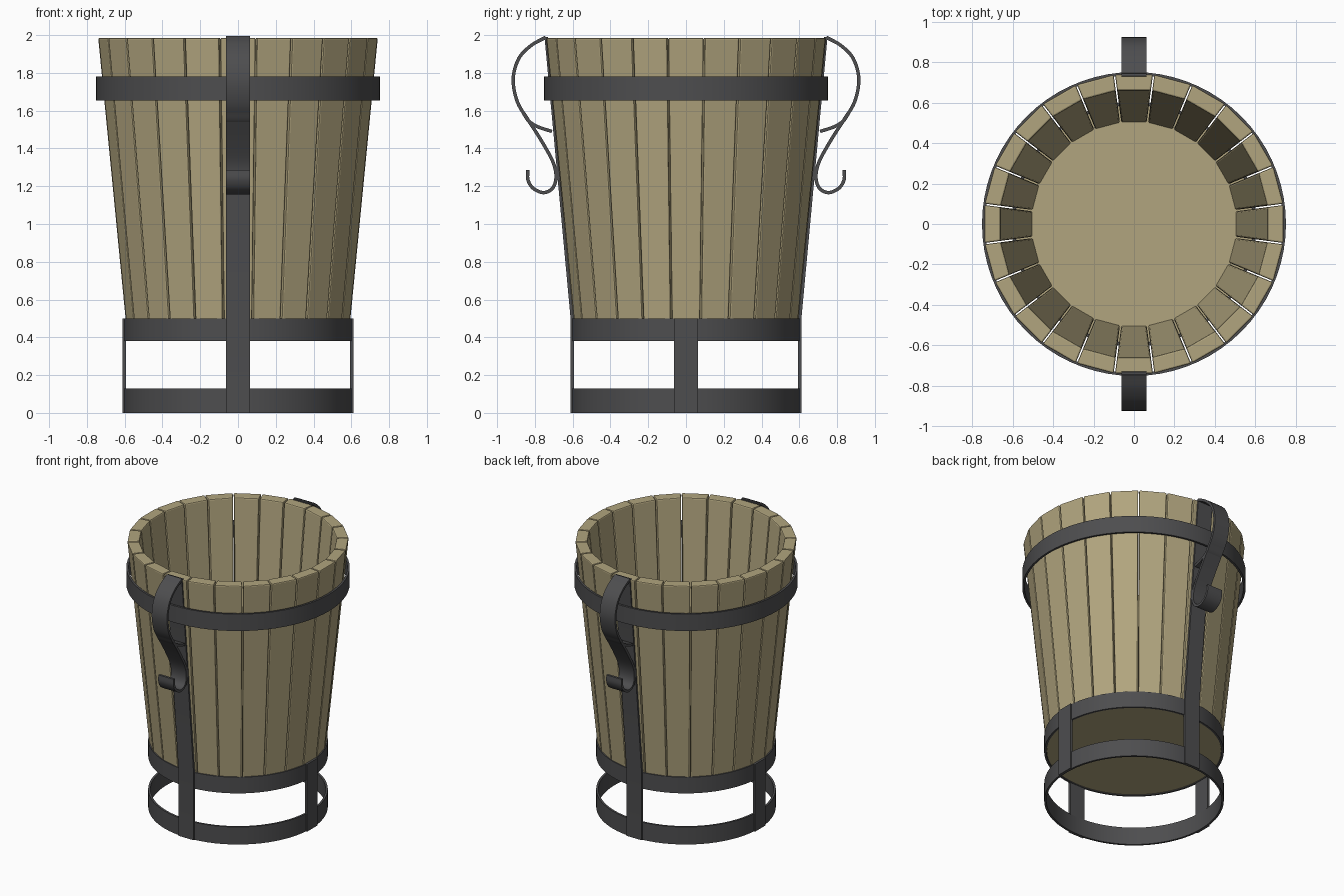
import bpy, bmesh, math
from mathutils import Vector

cube = bpy.data.objects.get("Cube")
if cube:
    bpy.data.objects.remove(cube, do_unlink=True)


def material(name, colour):
    m = bpy.data.materials.new(name)
    m.use_nodes = True
    m.diffuse_color = colour
    bsdf = m.node_tree.nodes["Principled BSDF"]
    bsdf.inputs["Base Color"].default_value = colour
    bsdf.inputs["Roughness"].default_value = 0.8
    return m


wood = material("pale_wood", (0.44, 0.375, 0.21, 1))
iron = material("dark_iron", (0.075, 0.075, 0.078, 1))


def finish(name, bm, mat, smooth=False):
    bmesh.ops.recalc_face_normals(bm, faces=bm.faces)
    mesh = bpy.data.meshes.new(name)
    bm.to_mesh(mesh)
    bm.free()
    mesh.materials.append(mat)
    ob = bpy.data.objects.new(name, mesh)
    bpy.context.collection.objects.link(ob)
    if smooth:
        bpy.ops.object.select_all(action='DESELECT')
        ob.select_set(True)
        bpy.context.view_layer.objects.active = ob
        bpy.ops.object.shade_smooth_by_angle(angle=math.radians(35))
    return ob


def hoop(name, radius, z0, z1, thick=0.015, sides=72):
    """Flat iron band: a rectangle turned around the z axis."""
    bm = bmesh.new()
    section = [(radius, z0), (radius, z1), (radius - thick, z1), (radius - thick, z0)]
    verts = [bm.verts.new((r, 0, z)) for r, z in section]
    edges = [bm.edges.new((verts[i], verts[(i + 1) % 4])) for i in range(4)]
    bmesh.ops.spin(bm, geom=verts + edges, cent=(0, 0, 0), axis=(0, 0, 1),
                   angle=math.tau, steps=sides, use_merge=True)
    bmesh.ops.remove_doubles(bm, verts=bm.verts, dist=1e-5)
    return finish(name, bm, iron, True)


def smooth_path(points, steps=6):
    """Catmull-Rom curve through the points."""
    p = [Vector(q) for q in points]
    p = [2 * p[0] - p[1]] + p + [2 * p[-1] - p[-2]]
    out = []
    for a, b, c, d in zip(p, p[1:], p[2:], p[3:]):
        for i in range(steps):
            t = i / steps
            out.append(0.5 * (2 * b + (c - a) * t + (2 * a - 5 * b + 4 * c - d) * t ** 2
                              + (3 * b - a - 3 * c + d) * t ** 3))
    return out + [p[-2]]


def strap(name, path, angle, width=0.125, thick=0.018):
    """Flat bar following a (radius, height) centre line, turned to an angle."""
    path = [Vector(q) for q in path]
    bm = bmesh.new()
    rows = []
    for i, q in enumerate(path):
        d = (path[min(i + 1, len(path) - 1)] - path[max(i - 1, 0)]).normalized()
        n = Vector((d.y, -d.x)) * thick / 2
        rows.append([bm.verts.new((s * width / 2, -e.x, e.y))
                     for e, s in ((q + n, -1), (q + n, 1), (q - n, 1), (q - n, -1))])
    for a, b in zip(rows, rows[1:]):
        for k in range(4):
            bm.faces.new((a[k], a[(k + 1) % 4], b[(k + 1) % 4], b[k]))
    bm.faces.new(rows[0])
    bm.faces.new(rows[-1])
    ob = finish(name, bm, iron, True)
    ob.rotation_euler.z = angle
    return ob


# Tapered staves
COUNT, GAP = 24, 0.007
half = math.tan(math.pi / COUNT)
z_low, z_top = 0.395, 1.985
for i in range(COUNT):
    bm = bmesh.new()
    rings = []
    for z, outer, inner in ((z_low, 0.585, 0.502), (z_top, 0.74, 0.66)):
        rings.append([bm.verts.new((s * (r * half - GAP / 2), -r, z))
                      for r, s in ((outer, -1), (outer, 1), (inner, 1), (inner, -1))])
    low, top = rings
    for k in range(4):
        bm.faces.new((low[k], low[(k + 1) % 4], top[(k + 1) % 4], top[k]))
    bm.faces.new(low)
    bm.faces.new(top)
    stave = finish(f"stave_{i + 1}", bm, wood)
    stave.rotation_euler.z = i * math.tau / COUNT
    bevel = stave.modifiers.new("worn_edges", 'BEVEL')
    bevel.width, bevel.segments = 0.008, 2

# Bucket floor
bm = bmesh.new()
bmesh.ops.create_cone(bm, cap_ends=True, segments=72, radius1=0.588, radius2=0.588, depth=0.03)
bmesh.ops.translate(bm, verts=bm.verts, vec=(0, 0, 0.4))
finish("bucket_floor", bm, wood, True)

# Iron hoops
hoop("foot_hoop", 0.605, 0.0, 0.13)
hoop("lower_hoop", 0.605, 0.38, 0.5)
hoop("upper_hoop", 0.752, 1.655, 1.78)

# Short side legs
for side, angle in (("left", math.pi / 2), ("right", -math.pi / 2)):
    strap(f"{side}_leg", [(0.602, 0), (0.602, 0.5)], angle)

# Long straps with scroll handles
scroll = [(0.743, 1.988), (0.82, 1.945), (0.886, 1.875), (0.915, 1.765), (0.892, 1.645),
          (0.835, 1.55), (0.765, 1.44), (0.705, 1.33), (0.688, 1.25), (0.706, 1.19),
          (0.755, 1.166), (0.81, 1.19), (0.837, 1.235), (0.837, 1.285)]
brace = [(0.865, 1.595), (0.835, 1.548), (0.785, 1.515), (0.71, 1.49)]
for side, angle in (("front", 0), ("back", math.pi)):
    strap(f"{side}_strap", [(0.602, 0), (0.602, 0.5), (0.74, 1.99)], angle)
    strap(f"{side}_scroll_handle", smooth_path(scroll), angle)
    strap(f"{side}_handle_brace", smooth_path(brace), angle, width=0.123)
